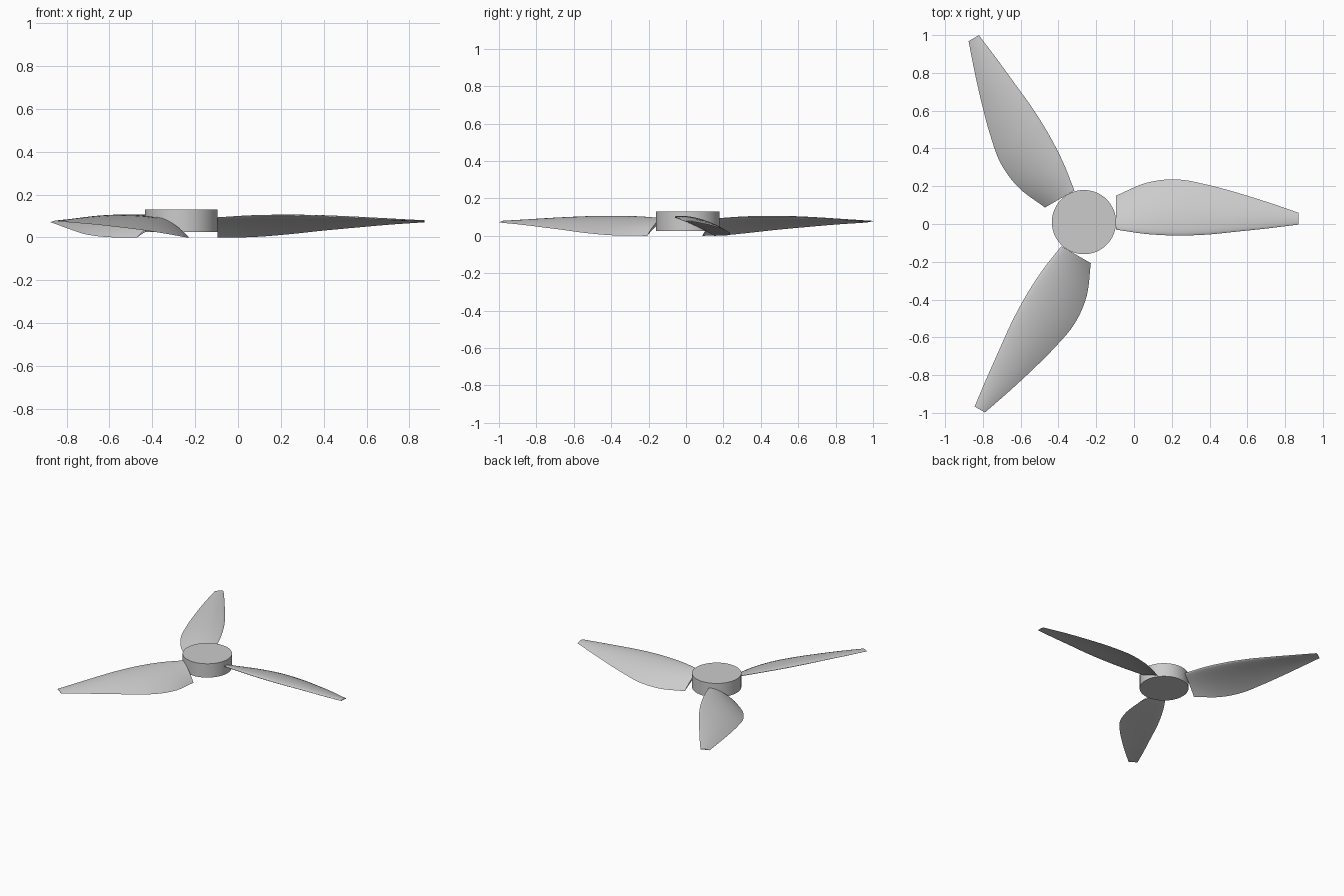
import bpy, bmesh, math
from mathutils import Matrix, Vector

cube = bpy.data.objects.get("Cube")
if cube:
    bpy.data.objects.remove(cube, do_unlink=True)

grey = bpy.data.materials.new("light_grey")
grey.use_nodes = True
COLOUR = (0.6, 0.6, 0.6, 1)
grey.diffuse_color = COLOUR
grey.node_tree.nodes["Principled BSDF"].inputs["Base Color"].default_value = COLOUR

HUB = Vector((-0.265, 0.01, 0))
HUB_RADIUS, HUB_BOTTOM, HUB_TOP = 0.17, 0.025, 0.13
TIP = 1.135
SPANS, CHORD_STEPS = 30, 14

# Evenly spaced stations, root to tip: edge offsets and edge heights
LEAD_Y = (-0.04, -0.063, -0.071, -0.066, -0.05, -0.033, -0.013)
TRAIL_Y = (0.14, 0.208, 0.226, 0.198, 0.155, 0.105, 0.05)
LEAD_Z = (0.093, 0.1, 0.101, 0.098, 0.092, 0.084, 0.077)
TRAIL_Z = (0, 0.002, 0.014, 0.031, 0.046, 0.06, 0.071)


def smooth_sample(values, t):
    """Catmull-Rom interpolation through evenly spaced values."""
    last = len(values) - 1
    i = min(int(t * last), last - 1)
    f = t * last - i
    b, c = values[i], values[i + 1]
    a = values[i - 1] if i else 2 * b - c
    d = values[i + 2] if i + 2 <= last else 2 * c - b
    return b + f / 2 * (c - a + f * (2*a - 5*b + 4*c - d + f * (3 * (b - c) + d - a)))


def section(t):
    """Closed cambered airfoil loop at span fraction t."""
    r = HUB_RADIUS + t * (TIP - HUB_RADIUS)
    lead = Vector((r, smooth_sample(LEAD_Y, t), smooth_sample(LEAD_Z, t)))
    trail = Vector((r, smooth_sample(TRAIL_Y, t), smooth_sample(TRAIL_Z, t)))
    chord = trail - lead
    up = Vector((0, -chord.z, chord.y))

    def point(k, side):
        s = (1 - math.cos(math.pi * k / CHORD_STEPS)) / 2
        camber = 0.2 * s * (1 - s)
        half = 0.11 * math.sqrt(s) * (1 - s)
        return lead + chord * s + up * (camber + side * half)

    return ([point(k, 1) for k in range(CHORD_STEPS + 1)]
            + [point(k, -1) for k in range(CHORD_STEPS - 1, 0, -1)])


def add_object(name, bm):
    bmesh.ops.recalc_face_normals(bm, faces=bm.faces[:])
    mesh = bpy.data.meshes.new(name)
    bm.to_mesh(mesh)
    bm.free()
    mesh.materials.append(grey)
    obj = bpy.data.objects.new(name, mesh)
    bpy.context.collection.objects.link(obj)
    bpy.ops.object.select_all(action="DESELECT")
    obj.select_set(True)
    bpy.context.view_layer.objects.active = obj
    bpy.ops.object.shade_smooth_by_angle(angle=math.radians(40))
    return obj


# Central hub drum
bm = bmesh.new()
bmesh.ops.create_cone(bm, cap_ends=True, segments=64, radius1=HUB_RADIUS,
                      radius2=HUB_RADIUS, depth=HUB_TOP - HUB_BOTTOM)
hub = add_object("hub", bm)
hub.location = HUB + Vector((0, 0, (HUB_TOP + HUB_BOTTOM) / 2))

# Three twisted blades around the hub
for n, name in enumerate(("left_blade", "back_right_blade", "front_right_blade")):
    bm = bmesh.new()
    rings = [[bm.verts.new(p) for p in section(i / SPANS)] for i in range(SPANS + 1)]
    for inner, outer in zip(rings, rings[1:]):
        for k in range(len(inner)):
            bm.faces.new((inner[k - 1], inner[k], outer[k], outer[k - 1]))
    bm.faces.new(rings[0])
    bm.faces.new(rings[-1])
    blade = add_object(name, bm)
    blade.matrix_world = Matrix.Translation(HUB) @ Matrix.Rotation(n * math.tau / 3, 4, "Z")
